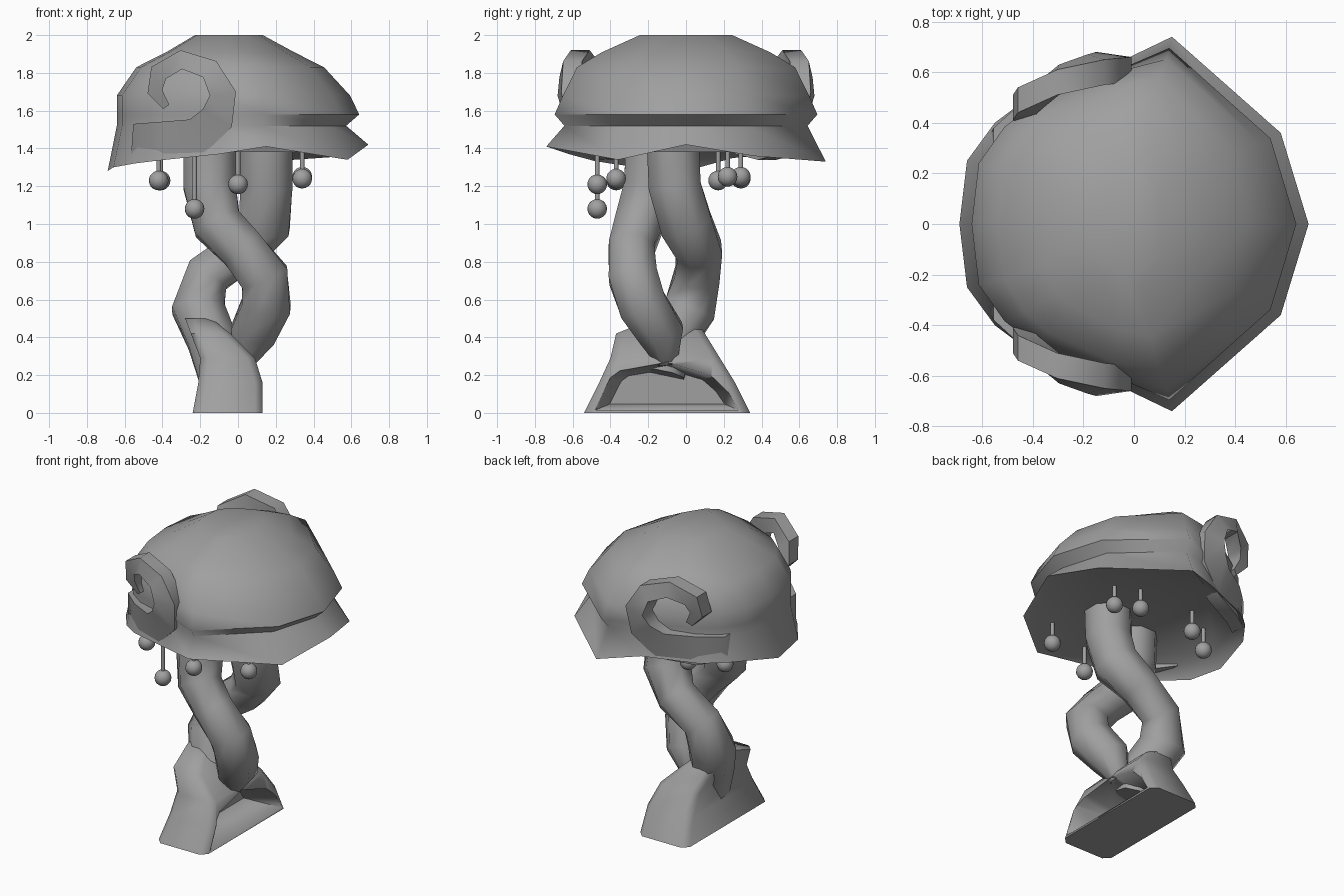
import bpy
import bmesh
import math
from mathutils import Vector

cube = bpy.data.objects.get("Cube")
if cube:
    bpy.data.objects.remove(cube, do_unlink=True)

grey = bpy.data.materials.new("plain grey")
grey.use_nodes = True
grey.diffuse_color = (0.35, 0.35, 0.35, 1)
grey.node_tree.nodes["Principled BSDF"].inputs["Base Color"].default_value = (0.35, 0.35, 0.35, 1)


def finish(name, bm, angle=40):
    bmesh.ops.recalc_face_normals(bm, faces=bm.faces)
    mesh = bpy.data.meshes.new(name)
    bm.to_mesh(mesh)
    bm.free()
    mesh.materials.append(grey)
    obj = bpy.data.objects.new(name, mesh)
    bpy.context.collection.objects.link(obj)
    bpy.ops.object.select_all(action='DESELECT')
    bpy.context.view_layer.objects.active = obj
    obj.select_set(True)
    bpy.ops.object.shade_smooth_by_angle(angle=math.radians(angle))
    return obj


def loft(name, rings, angle=40):
    """Skin a stack of closed rings and cap both ends."""
    bm = bmesh.new()
    loops = [[bm.verts.new(p) for p in ring] for ring in rings]
    n = len(loops[0])
    for a, b in zip(loops, loops[1:]):
        for i in range(n):
            j = (i + 1) % n
            bm.faces.new((a[i], a[j], b[j], b[i]))
    bm.faces.new(loops[0])
    bm.faces.new(loops[-1])
    return finish(name, bm, angle)


def tube(name, path, sides=8):
    """Tube along an upward path, with a radius at each point."""
    pts = [Vector(p[:3]) for p in path]
    rings = []
    for i, p in enumerate(pts):
        t = pts[min(i + 1, len(pts) - 1)] - pts[max(i - 1, 0)]
        q = Vector((0, 0, 1)).rotation_difference(t)
        r = path[i][3]
        rings.append([p + q @ Vector((r * math.cos(a), r * math.sin(a), 0))
                      for a in (math.tau * (k + 0.5) / sides for k in range(sides))])
    return loft(name, rings, 60)


# Cap: half outline (x, y, front height, back height) mirrored in y
half = [(0.69, 0, 1.42, 1.42), (0.58, 0.36, 1.34, 1.36), (0.15, 0.74, 1.41, 1.33),
        (-0.1, 0.62, 1.37, 1.37), (-0.43, 0.49, 1.335, 1.36), (-0.55, 0.4, 1.32, 1.36),
        (-0.66, 0.25, 1.3, 1.35), (-0.69, 0, 1.28, 1.28)]
outline = [(x, -y, z) for x, y, z, _ in half] + [(x, y, z) for x, y, _, z in half[-2:0:-1]]
# scale of +x, scale of -x, y scale at front half, y scale at rear half, height
levels = [(0.83, 0.93, 0.87, 0.95, 1.52), (0.93, 0.93, 0.94, 0.96, 1.58),
          (0.86, 0.93, 0.88, 0.96, 1.68), (0.66, 0.78, 0.78, 0.88, 1.83),
          (0.43, 0.55, 0.6, 0.68, 1.91), (0.19, 0.33, 0.33, 0.36, 2.0)]
cap_rings = [[(x * 0.92, y * 0.92, max(z, 1.38)) for x, y, z in outline], outline]
for fx, rx, fy, ry, z in levels:
    cap_rings.append([(x * (fx if x > 0 else rx), y * (fy if x > 0 else ry), z)
                      for x, y, _ in outline])
loft("cap", cap_rings, 60)

# Spiral curls on both sides of the cap: x, z, band width, outer y
spiral = [(-0.56, 1.45, 0.16, 0.38), (-0.42, 1.44, 0.2, 0.5), (-0.22, 1.46, 0.2, 0.6),
          (-0.11, 1.56, 0.18, 0.65), (-0.08, 1.69, 0.14, 0.68), (-0.15, 1.82, 0.11, 0.67),
          (-0.3, 1.87, 0.1, 0.63), (-0.42, 1.8, 0.1, 0.56), (-0.44, 1.7, 0.08, 0.53),
          (-0.38, 1.62, 0.04, 0.52)]
for name, s in (("front_curl", -1), ("back_curl", 1)):
    rings = []
    for i, (x, z, w, y) in enumerate(spiral):
        a, b = spiral[max(i - 1, 0)], spiral[min(i + 1, len(spiral) - 1)]
        d = Vector((b[0] - a[0], 0, b[1] - a[1])).normalized()
        n = Vector((-d.z, 0, d.x)) * w / 2
        rings.append([Vector((x, s * (y - inset), z)) + n * side
                      for side, inset in ((-1, 0.02), (1, 0), (1, 0.12), (-1, 0.12))])
    loft(name, rings, 50)

# Two strands twisted round each other
tube("rear_strand", [(-0.1, -0.12, 0.2, 0.12), (-0.14, -0.08, 0.39, 0.14), (-0.21, 0.02, 0.55, 0.15),
                     (-0.16, 0.06, 0.73, 0.13), (0.02, 0.07, 0.86, 0.13), (0.14, 0.0, 1.0, 0.15),
                     (0.15, -0.06, 1.2, 0.15), (0.15, -0.07, 1.45, 0.15)])
tube("front_strand", [(0.03, -0.1, 0.27, 0.06), (0.08, -0.13, 0.42, 0.13), (0.15, -0.23, 0.57, 0.14),
                      (0.14, -0.28, 0.72, 0.14), (0.02, -0.29, 0.87, 0.13), (-0.11, -0.25, 1.0, 0.14),
                      (-0.15, -0.19, 1.2, 0.15), (-0.15, -0.18, 1.45, 0.15)])


# Flared foot with an arched hollow on one side
def slab(x0, x1, y0, y1, z, c=0.04):
    return [(x0 + c, y0, z), (x1 - c, y0, z), (x1, y0 + c, z), (x1, y1 - c, z),
            (x1 - c, y1, z), (x0 + c, y1, z), (x0, y1 - c, z), (x0, y0 + c, z)]


foot = loft("foot", [slab(-0.24, 0.13, -0.54, 0.34, 0), slab(-0.21, 0.13, -0.46, 0.26, 0.16),
                     slab(-0.2, 0.09, -0.4, 0.18, 0.29), slab(-0.25, -0.04, -0.37, 0.1, 0.42),
                     slab(-0.28, -0.14, -0.17, 0.05, 0.5)], 60)
arch = [(-0.49, 0.01), (-0.41, 0.19), (-0.36, 0.23), (-0.1, 0.28),
        (0.14, 0.2), (0.23, 0.11), (0.29, 0.01)]
cutter = loft("hollow_cutter", [[(0.16, y, z) for y, z in arch],
                                [(-0.1, -0.1 + (y + 0.1) * 0.78, 0.04 + z * 0.68)
                                 for y, z in arch]])
cutter.hide_render = True
cutter.hide_viewport = True
cut = foot.modifiers.new("hollow", 'BOOLEAN')
cut.object = cutter
cut.solver = 'EXACT'

# Hanging beads on thin rods
beads = [(-0.42, -0.37, 1.23), (-0.23, -0.47, 1.08), (0, -0.47, 1.21), (0.34, -0.37, 1.24),
         (0.34, 0.22, 1.25), (0.19, 0.29, 1.25), (-0.22, 0.29, 1.24), (-0.41, 0.17, 1.23)]
for i, (x, y, z) in enumerate(beads):
    bm = bmesh.new()
    bmesh.ops.create_uvsphere(bm, u_segments=16, v_segments=10, radius=0.052)
    bmesh.ops.translate(bm, verts=bm.verts, vec=(x, y, z))
    finish(f"bead_{i + 1}", bm, 60)
    tube(f"bead_rod_{i + 1}", [(x, y, z, 0.013), (x, y, 1.42, 0.013)])
